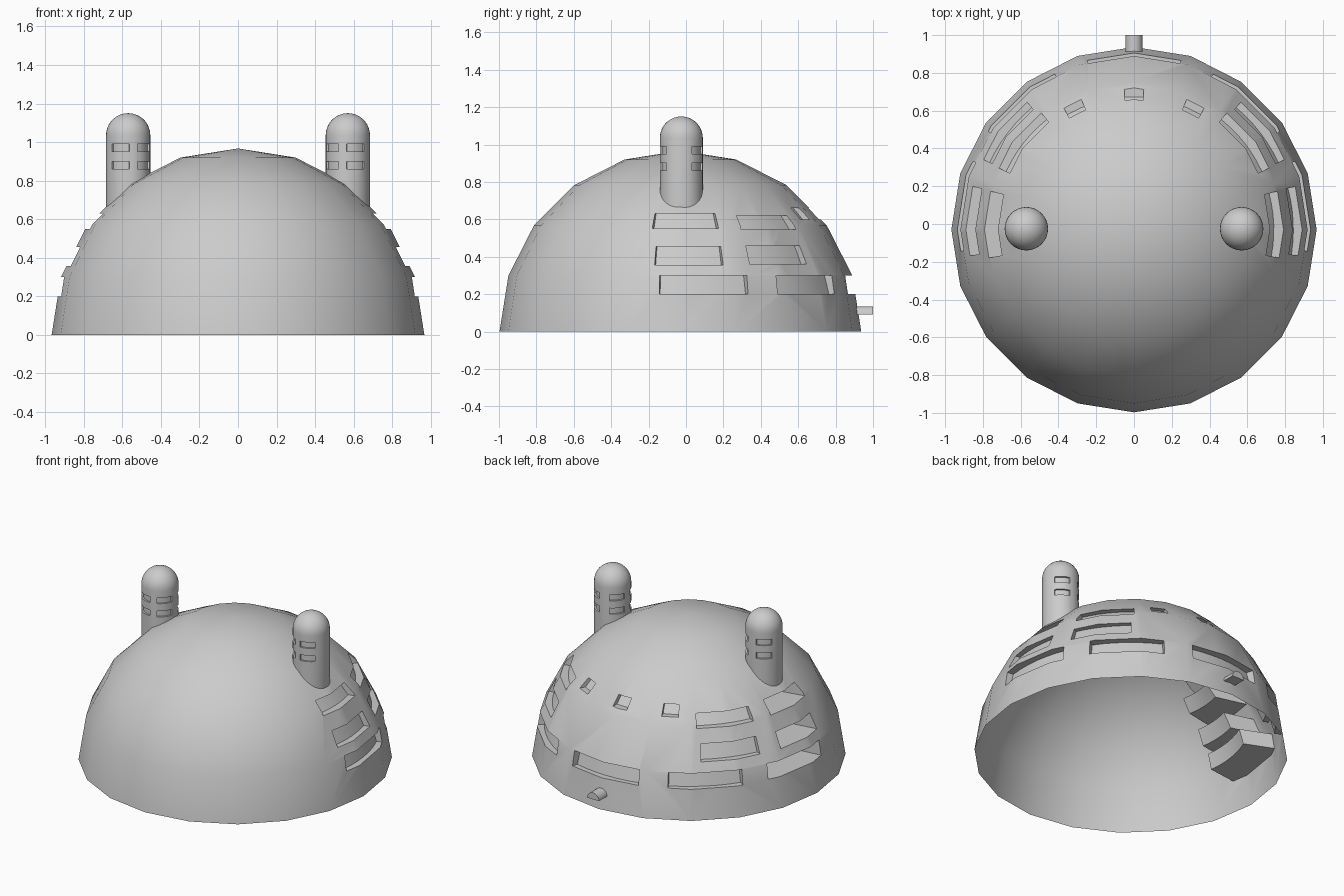
import bpy, bmesh
from math import sin, cos, radians, sqrt, pi

cube = bpy.data.objects.get("Cube")
if cube:
    bpy.data.objects.remove(cube, do_unlink=True)

R, CY = 0.967, -0.03          # dome radius and centre offset
POD_X, POD_R = 0.57, 0.115

grey = bpy.data.materials.new("plain grey")
grey.use_nodes = True
grey.diffuse_color = (0.6, 0.6, 0.6, 1)
grey.node_tree.nodes["Principled BSDF"].inputs["Base Color"].default_value = (0.6, 0.6, 0.6, 1)


def make(name, bm, loc=(0, 0, 0)):
    bmesh.ops.recalc_face_normals(bm, faces=bm.faces[:])
    me = bpy.data.meshes.new(name)
    bm.to_mesh(me)
    bm.free()
    me.materials.append(grey)
    ob = bpy.data.objects.new(name, me)
    ob.location = loc
    bpy.context.collection.objects.link(ob)
    return ob


def lathe(profile, sides):
    """Closed solid of revolution; profile runs from bottom ring to apex."""
    bm = bmesh.new()
    rings = [[bm.verts.new((r * cos(2 * pi * i / sides), r * sin(2 * pi * i / sides), z))
              for i in range(sides)] for r, z in profile[:-1]]
    apex = bm.verts.new((0, 0, profile[-1][1]))
    bm.faces.new(rings[0][::-1])
    for i in range(sides):
        j = (i + 1) % sides
        for a, b in zip(rings, rings[1:]):
            bm.faces.new((a[i], a[j], b[j], b[i]))
        bm.faces.new((rings[-1][i], rings[-1][j], apex))
    return bm


def wedge(bm, mid, width, z0, z1, in0, in1, out, steps=6):
    """Curved block between two angles, two heights and two radii."""
    sections = []
    for k in range(steps + 1):
        a = radians(mid - width / 2 + width * k / steps)
        sections.append([bm.verts.new((r * cos(a), r * sin(a), z))
                         for r, z in ((in0, z0), (out, z0), (out, z1), (in1, z1))])
    bm.faces.new(sections[0])
    bm.faces.new(sections[-1][::-1])
    for s, t in zip(sections, sections[1:]):
        for i in range(4):
            j = (i + 1) % 4
            bm.faces.new((s[i], t[i], t[j], s[j]))


def carve(ob, cutter):
    mod = ob.modifiers.new("carve", 'BOOLEAN')
    mod.operation, mod.solver, mod.object = 'DIFFERENCE', 'EXACT', cutter
    bpy.context.view_layer.objects.active = ob
    bpy.ops.object.modifier_apply(modifier=mod.name)
    bpy.data.objects.remove(cutter, do_unlink=True)


def remove_base(ob, top):
    """Open the underside by deleting the flat bottom face."""
    bm = bmesh.new()
    bm.from_mesh(ob.data)
    base = [f for f in bm.faces if all(v.co.z < top for v in f.verts)]
    bmesh.ops.delete(bm, geom=base, context='FACES')
    bm.to_mesh(ob.data)
    bm.free()


def smooth(ob):
    bpy.ops.object.select_all(action='DESELECT')
    ob.select_set(True)
    bpy.context.view_layer.objects.active = ob
    bpy.ops.object.shade_smooth_by_angle(angle=radians(30))


# Dome
dome = make("dome", lathe([(R * cos(radians(t)), R * sin(radians(t)))
                           for t in range(0, 91, 18)], 20), (0, CY, 0))

# Recessed windows: (angle from the side, angular width, bottom, top)
windows = [(8, 30, 0.20, 0.30), (48.5, 29, 0.20, 0.30),
           (3, 24, 0.357, 0.455), (37.5, 25, 0.36, 0.46),
           (2, 26, 0.55, 0.63), (38, 27, 0.545, 0.62),
           (64, 8, 0.60, 0.66)]
cut = bmesh.new()


def window(mid, width, z0, z1, depth):
    wedge(cut, mid, width, z0, z1, sqrt(R * R - z0 * z0) - depth,
          sqrt(R * R - z1 * z1) - depth, 1.15)


for mid, width, z0, z1 in windows:
    window(mid, width, z0, z1, 0.055)
    window(180 - mid, width, z0, z1, 0.22 if mid < 10 else 0.055)
window(90, 31, 0.20, 0.30, 0.055)
window(90, 8, 0.60, 0.66, 0.055)
carve(dome, make("window_cutter", cut, (0, CY, 0)))
remove_base(dome, 0.001)
smooth(dome)

# Two domed turrets with slots, their feet trimmed to follow the dome
for side, name in ((1, "left_turret"), (-1, "right_turret")):
    profile = [(POD_R, 0.6)] + [(POD_R * cos(radians(t)), 1.035 + POD_R * sin(radians(t)))
                                for t in range(0, 91, 10)]
    bm = lathe(profile, 32)
    for v in bm.verts:
        if v.co.z < 0.61:
            v.co.z = sqrt(R * R - (v.co.x + side * POD_X) ** 2 - v.co.y ** 2) - 0.04
    turret = make(name, bm, (side * POD_X, CY + 0.005, 0))
    cut = bmesh.new()
    for angle in (22, -50, 145, -130):
        for z in (0.86, 0.95):
            wedge(cut, -90 + side * angle, 50, z, z + 0.04,
                  POD_R - 0.012, POD_R - 0.012, 0.15)
    carve(turret, make("slot_cutter", cut, turret.location))
    smooth(turret)

# Small half-round spout at the back
bm = bmesh.new()
arch = [bm.verts.new((0.045 * cos(radians(t)), 0.9, 0.09 + 0.045 * sin(radians(t))))
        for t in range(0, 181, 15)]
end = bmesh.ops.extrude_face_region(bm, geom=[bm.faces.new(arch)])
bmesh.ops.translate(bm, vec=(0, 0.1, 0),
                    verts=[v for v in end["geom"] if isinstance(v, bmesh.types.BMVert)])
smooth(make("back_spout", bm))
